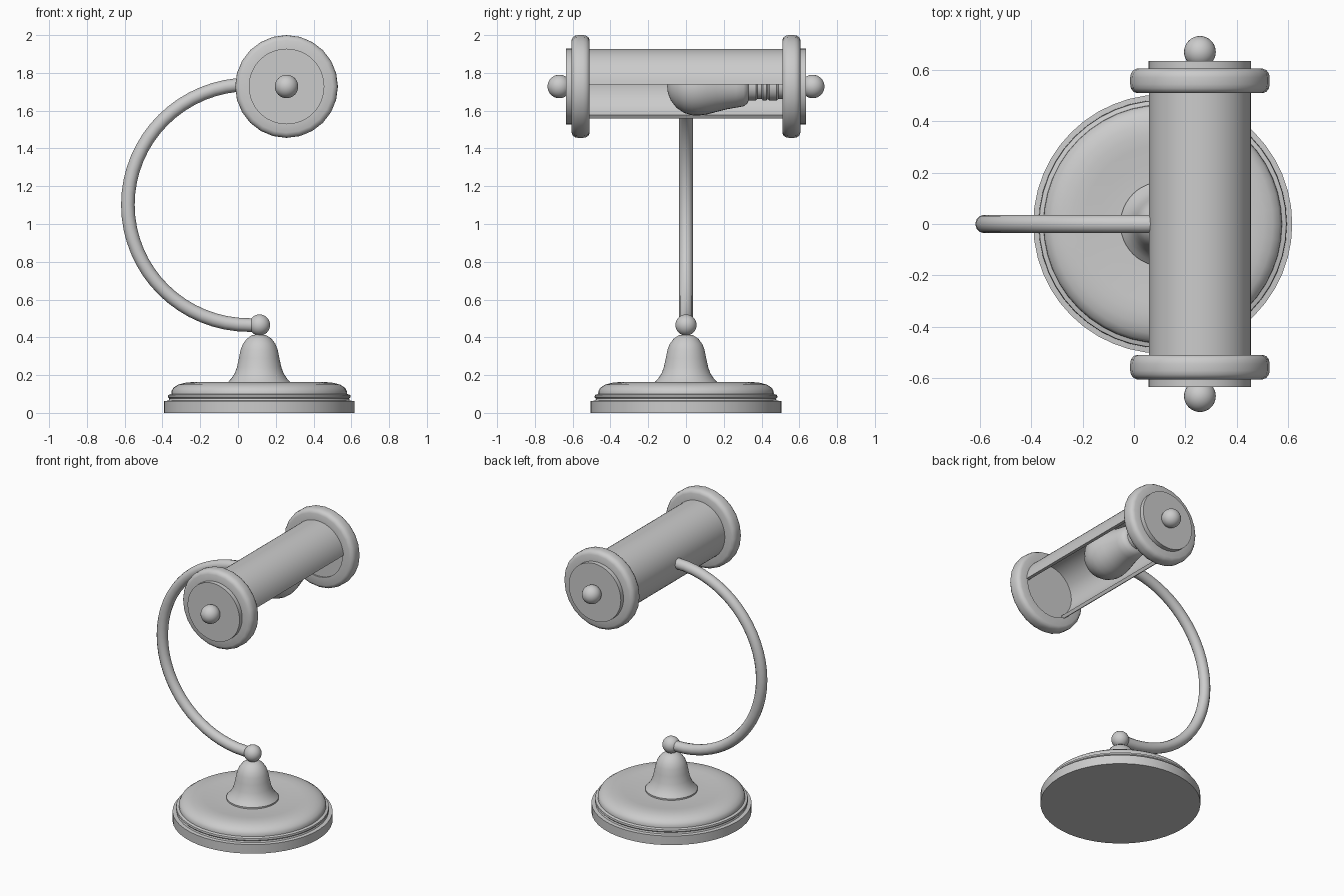
import bpy, bmesh
from math import sin, cos, pi, radians

if "Cube" in bpy.data.objects:
    bpy.data.objects.remove(bpy.data.objects["Cube"])

BX = 0.112              # centre of base
SX, SZ = 0.257, 1.728   # axis of lamp head


def finish(name, bm, angle=35):
    bmesh.ops.remove_doubles(bm, verts=bm.verts, dist=1e-5)
    bmesh.ops.recalc_face_normals(bm, faces=bm.faces)
    me = bpy.data.meshes.new(name)
    bm.to_mesh(me)
    bm.free()
    ob = bpy.data.objects.new(name, me)
    bpy.context.collection.objects.link(ob)
    bpy.ops.object.select_all(action='DESELECT')
    bpy.context.view_layer.objects.active = ob
    ob.select_set(True)
    bpy.ops.object.shade_smooth_by_angle(angle=radians(angle))
    return ob


def lathe(name, profile, place, n=48, angle=35):
    """Revolve (radius, height) points; place maps (u, v, h) to world."""
    bm = bmesh.new()
    rings = []
    for r, h in profile:
        if r == 0:
            rings.append([bm.verts.new(place(0, 0, h))] * n)
        else:
            rings.append([bm.verts.new(place(r * cos(2 * pi * i / n), r * sin(2 * pi * i / n), h))
                          for i in range(n)])
    for a, b in zip(rings, rings[1:]):
        for i in range(n):
            j = (i + 1) % n
            vs = list(dict.fromkeys((a[i], a[j], b[j], b[i])))
            if len(vs) > 2:
                bm.faces.new(vs)
    return finish(name, bm, angle)


def ball(name, loc, r):
    bm = bmesh.new()
    bmesh.ops.create_uvsphere(bm, u_segments=32, v_segments=16, radius=r)
    bmesh.ops.translate(bm, verts=bm.verts, vec=loc)
    return finish(name, bm)


def upright(u, v, h):
    return (BX + u, v, h)


def along_y(sign):
    return lambda u, v, h: (SX + u, sign * h, SZ + v)


# Stepped round base
lathe("base", [(0, 0), (0.505, 0), (0.505, 0.063), (0.48, 0.065), (0.476, 0.075),
               (0.484, 0.083), (0.482, 0.095), (0.465, 0.1), (0.464, 0.115), (0.455, 0.132),
               (0.43, 0.149), (0.395, 0.159), (0.355, 0.163), (0.31, 0.161),
               (0.25, 0.155), (0.17, 0.153), (0, 0.153)], upright)

# Bell-shaped stem foot and pivot ball
lathe("stem_bell", [(0, 0.15), (0.165, 0.15), (0.165, 0.163), (0.147, 0.182), (0.13, 0.208),
                    (0.118, 0.24), (0.107, 0.29), (0.098, 0.335), (0.086, 0.365),
                    (0.066, 0.392), (0.04, 0.41), (0, 0.418)], upright)
ball("pivot_ball", (BX + 0.002, 0, 0.465), 0.056)

# Curved arm
curve = bpy.data.curves.new("arm_path", 'CURVE')
curve.dimensions = '3D'
curve.bevel_depth = 0.036
curve.bevel_resolution = 4
curve.use_fill_caps = True
path = [(0.11, 0.465)] + [(0.06 - 0.643 * sin(pi * i / 32), 1.102 - 0.637 * cos(pi * i / 32))
                          for i in range(33)] 
path += [(0.075, 1.739)]
spline = curve.splines.new('POLY')
spline.points.add(len(path) - 1)
for p, (x, z) in zip(spline.points, path):
    p.co = (x, 0, z, 1)
spline.use_smooth = True
arm = bpy.data.objects.new("arm", curve)
bpy.context.collection.objects.link(arm)

# Open trough shade: an arc section extruded between the end caps
bm = bmesh.new()
steps, start, end = 40, radians(3), radians(238)
section = []
for i in range(steps + 1):
    a = start + (end - start) * i / steps
    section.append([bm.verts.new((SX + r * cos(a), y, SZ + r * sin(a)))
                    for r, y in ((0.199, -0.53), (0.199, 0.53), (0.177, 0.53), (0.177, -0.53))])
for a, b in zip(section, section[1:]):
    for k in range(4):
        bm.faces.new((a[k], a[(k + 1) % 4], b[(k + 1) % 4], b[k]))
bm.faces.new(section[0])
bm.faces.new(section[-1])
finish("shade", bm)

# Rounded end rings, cap discs and finials, on both ends
for side, s in (("back", 1), ("front", -1)):
    lathe(side + "_end_ring", [(0.19, 0.51), (0.245, 0.51), (0.26, 0.516), (0.269, 0.529),
                               (0.272, 0.545), (0.272, 0.572), (0.269, 0.587), (0.26, 0.599),
                               (0.245, 0.606), (0.19, 0.606), (0.19, 0.51)], along_y(s), 24)
    lathe(side + "_end_cap", [(0, 0.52), (0.2, 0.52), (0.2, 0.636), (0, 0.636)], along_y(s))
    ball(side + "_finial", (SX, s * 0.671, SZ), 0.062)

# Light bulb with screw base
lathe("bulb", [(0, -0.1), (0.035, -0.096), (0.075, -0.08), (0.113, -0.05), (0.14, -0.01),
               (0.152, 0.03), (0.154, 0.065), (0.148, 0.11), (0.135, 0.16), (0.121, 0.215),
               (0.112, 0.265), (0.105, 0.305), (0.09, 0.325), (0.074, 0.332),
               (0, 0.332)], along_y(1), 32)
lathe("bulb_socket", [(0, 0.325), (0.074, 0.325), (0.074, 0.37), (0.066, 0.378), (0.066, 0.4),
                      (0.075, 0.408), (0.075, 0.425), (0.066, 0.433), (0.075, 0.442),
                      (0.075, 0.48), (0.066, 0.49), (0.066, 0.525), (0, 0.525)], along_y(1), 32)
